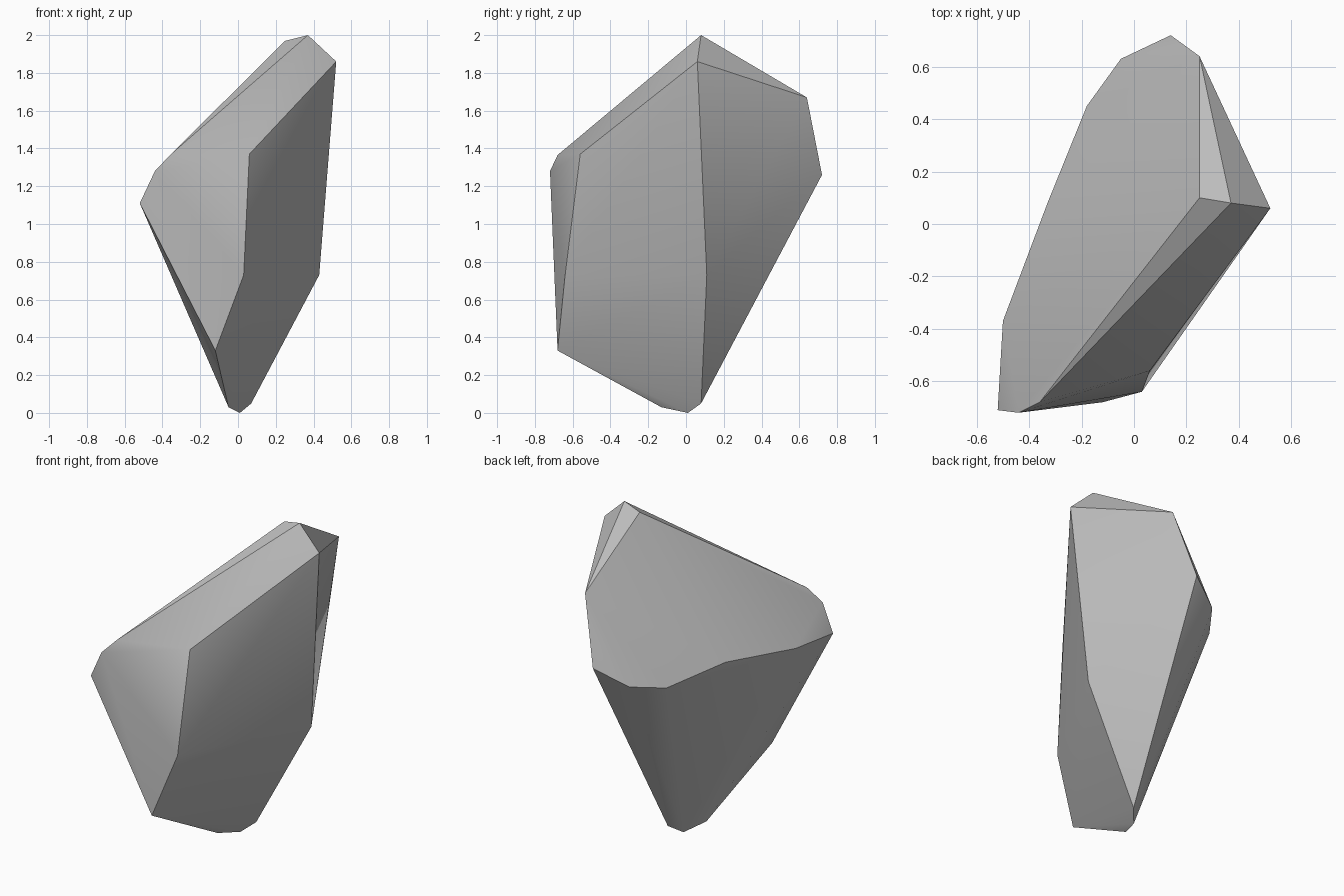
import bpy, bmesh, math

cube = bpy.data.objects.get("Cube")
if cube:
    bpy.data.objects.remove(cube, do_unlink=True)

# Plain grey stone
stone = bpy.data.materials.new("grey_stone")
stone.use_nodes = True
GREY = (0.5, 0.5, 0.5, 1)
stone.diffuse_color = GREY
stone.node_tree.nodes["Principled BSDF"].inputs["Base Color"].default_value = GREY

# Corners of the boulder, grouped by zone
peak = [(.37, .08, 2), (.52, .06, 1.86), (.25, .10, 1.97), (.25, .64, 1.67)]
back_rim = [(.14, .72, 1.26), (-.05, .63, 1.16), (-.18, .45, 1.12),
            (-.33, .08, 1.18), (-.50, -.37, 1.14)]
front_nose = [(-.52, -.71, 1.11), (-.44, -.72, 1.28), (-.36, -.68, 1.365),
              (.06, -.56, 1.37), (.03, -.64, .73), (-.12, -.68, .33)]
flank = [(.43, .11, .73)]
foot = [(.07, .08, .05), (.01, .01, 0), (-.05, -.13, .03)]

# Wrap the corners in a convex skin
bm = bmesh.new()
for corner in peak + back_rim + front_nose + flank + foot:
    bm.verts.new(corner)
bmesh.ops.convex_hull(bm, input=bm.verts[:])
bmesh.ops.dissolve_limit(bm, angle_limit=math.radians(1),
                         verts=bm.verts[:], edges=bm.edges[:])
bmesh.ops.recalc_face_normals(bm, faces=bm.faces[:])
mesh = bpy.data.meshes.new("boulder")
bm.to_mesh(mesh)
bm.free()
mesh.materials.append(stone)

boulder = bpy.data.objects.new("boulder", mesh)
bpy.context.scene.collection.objects.link(boulder)

# Soft facets with crisp ridges
bpy.ops.object.select_all(action="DESELECT")
boulder.select_set(True)
bpy.context.view_layer.objects.active = boulder
bpy.ops.object.shade_smooth_by_angle(angle=math.radians(30))
